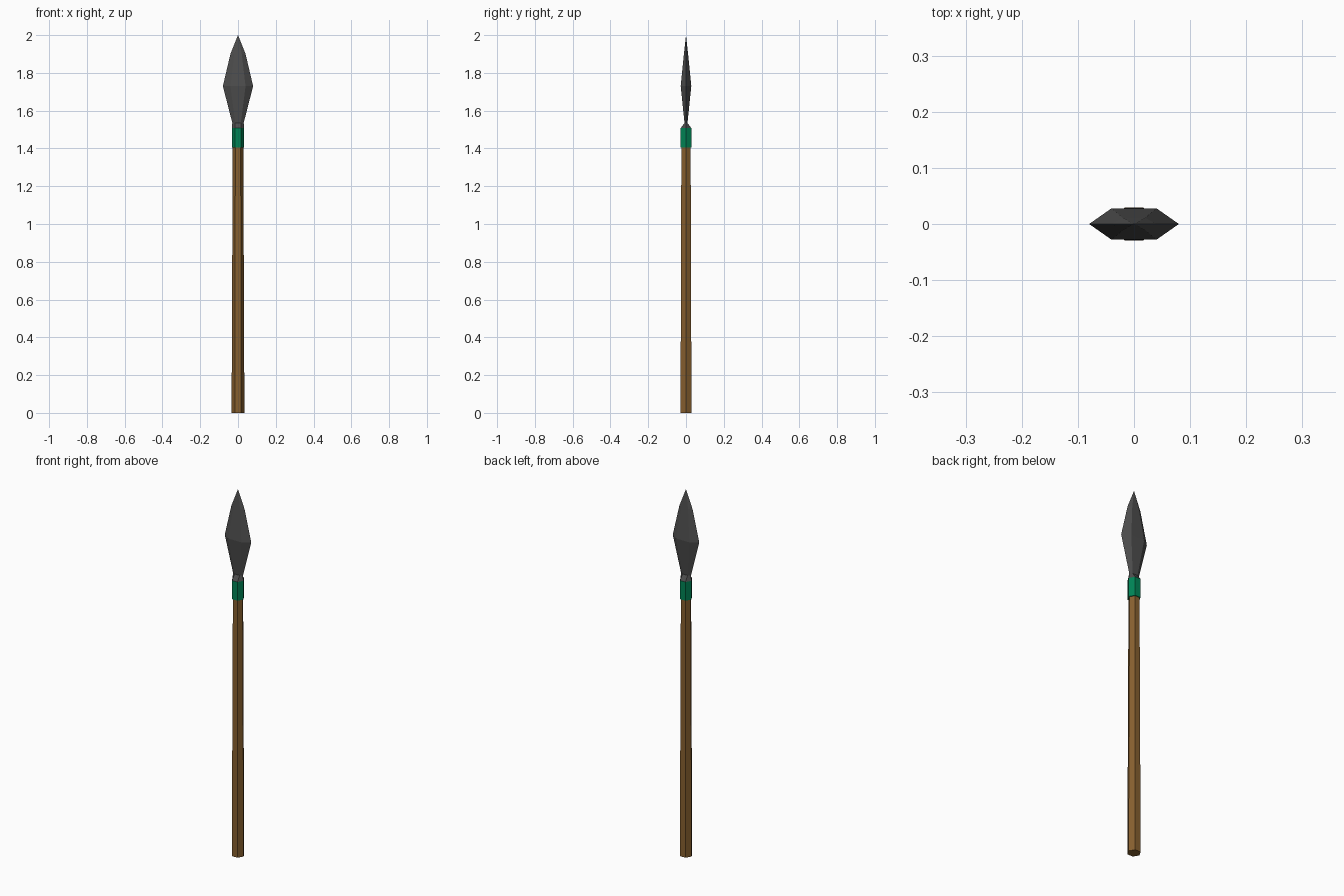
import bpy, bmesh, math

if "Cube" in bpy.data.objects:
    bpy.data.objects.remove(bpy.data.objects["Cube"])


def material(name, rgb):
    m = bpy.data.materials.new(name)
    m.diffuse_color = (*rgb, 1)
    m.use_nodes = True
    m.node_tree.nodes["Principled BSDF"].inputs["Base Color"].default_value = m.diffuse_color
    return m


wood = material("brown wood", (0.24, 0.115, 0.028))
wrap = material("green cloth", (0.0, 0.23, 0.09))
metal = material("dark metal", (0.075, 0.075, 0.075))


def hex_ring(bm, rx, ry, z):
    """Six corners, with a corner on +x and -x; ry is the flat's distance."""
    k = ry / math.sin(math.pi / 3)
    return [bm.verts.new((rx * math.cos(i * math.pi / 3),
                          k * math.sin(i * math.pi / 3), z)) for i in range(6)]


def hex_loft(name, sections, mat, tip=None):
    """Skin hexagonal sections (rx, ry, z), ending in a cap or a point."""
    bm = bmesh.new()
    rings = [hex_ring(bm, *s) for s in sections]
    for a, b in zip(rings, rings[1:]):
        for i in range(6):
            j = (i + 1) % 6
            bm.faces.new((a[i], a[j], b[j], b[i]))
    bm.faces.new(rings[0][::-1])
    if tip is None:
        bm.faces.new(rings[-1])
    else:
        t = bm.verts.new((0, 0, tip))
        for i in range(6):
            bm.faces.new((rings[-1][i], rings[-1][(i + 1) % 6], t))
    bmesh.ops.recalc_face_normals(bm, faces=bm.faces)
    me = bpy.data.meshes.new(name)
    bm.to_mesh(me)
    bm.free()
    me.materials.append(mat)
    ob = bpy.data.objects.new(name, me)
    bpy.context.collection.objects.link(ob)
    return ob


# Slightly tapering shaft
hex_loft("shaft", [(0.034, 0.029, 0), (0.028, 0.0245, 1.41)], wood)
# Cloth binding
hex_loft("binding", [(0.033, 0.0285, 1.405), (0.033, 0.0285, 1.507)], wrap)
# Neck pinched flat, then the leaf-shaped blade
hex_loft("blade", [(0.033, 0.0285, 1.507), (0.03, 0.008, 1.535),
                   (0.08, 0.028, 1.73), (0.04, 0.011, 1.9)], metal, tip=2.0)
